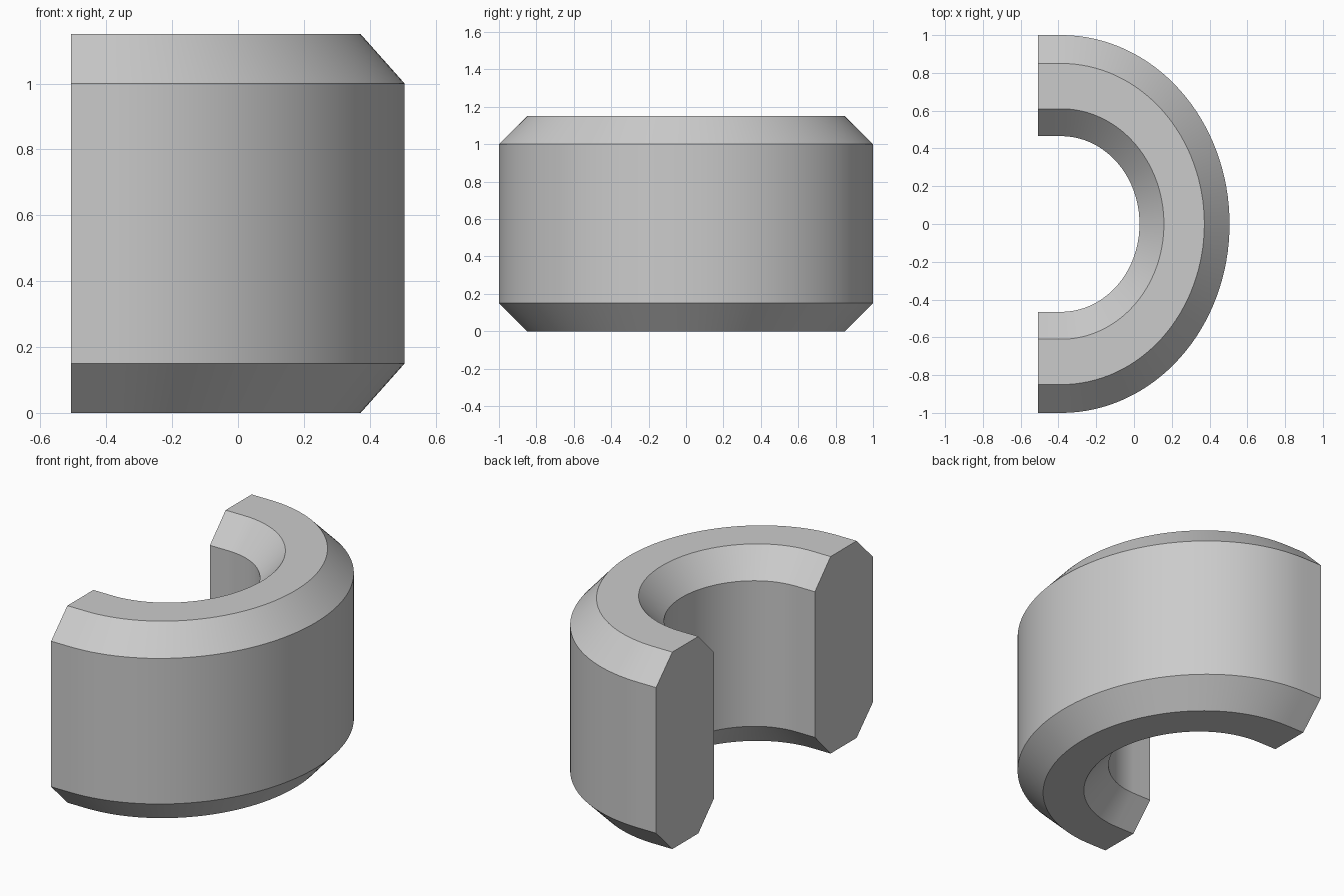
import bpy, bmesh, math

if "Cube" in bpy.data.objects:
    bpy.data.objects.remove(bpy.data.objects["Cube"])

# Chamfered cross-section: (radius along y, height)
profile = [(0.465, 0.15), (0.61, 0), (0.85, 0), (1.0, 0.15),
           (1.0, 1.0), (0.85, 1.15), (0.61, 1.15), (0.465, 1.0)]
CX, RATIO, END_X, SEG = -0.385, 0.891, -0.507, 64

# Sweep path: short straight end, half ellipse, short straight end
stations = [(END_X, 0, -1)]
for i in range(SEG + 1):
    a = -math.pi / 2 + math.pi * i / SEG
    stations.append((CX, RATIO * math.cos(a), math.sin(a)))
stations.append((END_X, 0, 1))

# Half ring body
bm = bmesh.new()
rings = [[bm.verts.new((x + r * c, r * s, z)) for r, z in profile]
         for x, c, s in stations]
n = len(profile)
for a, b in zip(rings, rings[1:]):
    for j in range(n):
        k = (j + 1) % n
        bm.faces.new((a[j], a[k], b[k], b[j]))

# Flat cut ends
bm.faces.new(rings[0])
bm.faces.new(rings[-1])
bmesh.ops.recalc_face_normals(bm, faces=bm.faces)

mesh = bpy.data.meshes.new("half_ring")
bm.to_mesh(mesh)
bm.free()
obj = bpy.data.objects.new("half_ring", mesh)
bpy.context.collection.objects.link(obj)
bpy.context.view_layer.objects.active = obj
obj.select_set(True)
bpy.ops.object.shade_smooth_by_angle(angle=math.radians(25))
